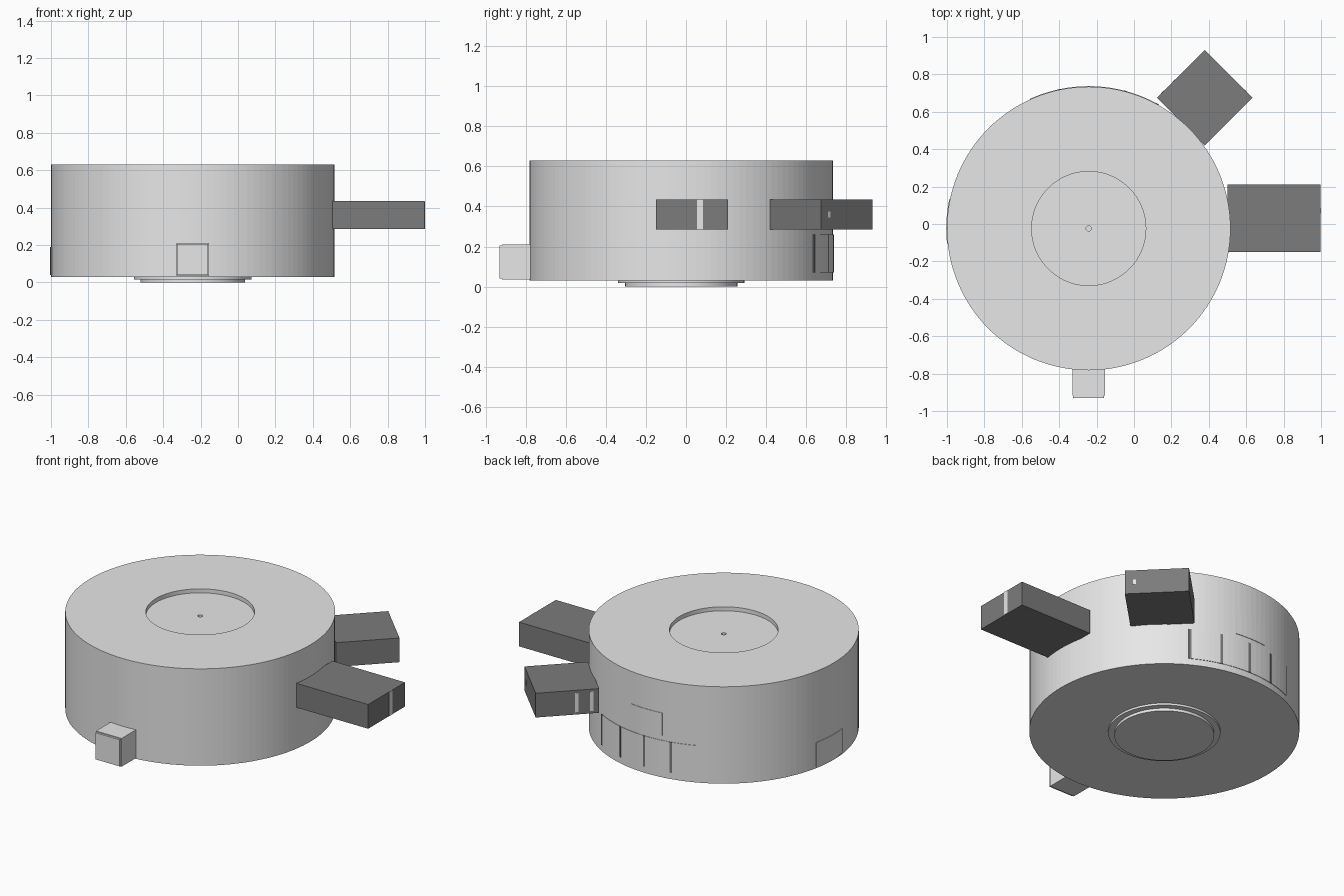
import bpy, bmesh
from math import cos, sin, radians, pi
from mathutils import Matrix, Vector

if "Cube" in bpy.data.objects:
    bpy.data.objects.remove(bpy.data.objects["Cube"])

CX, CY, R = -0.242, -0.024, 0.758
SIDES = 128


def material(name, value):
    mat = bpy.data.materials.new(name)
    mat.use_nodes = True
    color = (value, value, value, 1)
    mat.diffuse_color = color
    mat.node_tree.nodes["Principled BSDF"].inputs["Base Color"].default_value = color
    return mat


light = material("light grey", 0.8)
dark = material("dark grey", 0.2)


def finish(name, bm, mat):
    bmesh.ops.recalc_face_normals(bm, faces=bm.faces)
    mesh = bpy.data.meshes.new(name)
    bm.to_mesh(mesh)
    bm.free()
    mesh.materials.append(mat)
    obj = bpy.data.objects.new(name, mesh)
    bpy.context.collection.objects.link(obj)
    return obj


def lathe(name, profile, mat):
    """Spin a (radius, height) profile around the drum axis."""
    bm = bmesh.new()
    verts = [bm.verts.new((CX + r, CY, z)) for r, z in profile]
    edges = [bm.edges.new(pair) for pair in zip(verts, verts[1:])]
    bmesh.ops.spin(bm, geom=verts + edges, cent=(CX, CY, 0), axis=(0, 0, 1),
                   angle=2 * pi, steps=SIDES)
    bmesh.ops.remove_doubles(bm, verts=bm.verts, dist=0.0001)
    return finish(name, bm, mat)


def box(name, low, high, mat, turn=0, pivot=(0, 0, 0)):
    """Box between two corners, turned about a vertical line at pivot."""
    low, high = Vector(low), Vector(high)
    bm = bmesh.new()
    bmesh.ops.create_cube(bm, size=1)
    bmesh.ops.scale(bm, vec=high - low, verts=bm.verts)
    bmesh.ops.translate(bm, vec=(low + high) / 2, verts=bm.verts)
    bmesh.ops.rotate(bm, cent=(0, 0, 0), matrix=Matrix.Rotation(radians(turn), 3, 'Z'),
                     verts=bm.verts)
    bmesh.ops.translate(bm, vec=pivot, verts=bm.verts)
    return finish(name, bm, mat)


def curved_plate(name, a0, a1, z0, z1, raise_by, mat):
    """Thin plate that follows the drum wall between two angles."""
    bm = bmesh.new()
    steps = max(1, round((a1 - a0) / 2.8))
    rings = []
    for i in range(steps + 1):
        a = radians(a0 + (a1 - a0) * i / steps)
        rings.append([bm.verts.new((CX + r * cos(a), CY + r * sin(a), z))
                      for r, z in ((R - 0.002, z0), (R + raise_by, z0),
                                   (R + raise_by, z1), (R - 0.002, z1))])
    for p, q in zip(rings, rings[1:]):
        for k in range(4):
            n = (k + 1) % 4
            bm.faces.new((p[k], p[n], q[n], q[k]))
    bm.faces.new(rings[0])
    bm.faces.new(rings[-1])
    return finish(name, bm, mat)


# Drum with a recessed top, a centre hole and a stepped foot
lathe("drum", [(0, 0), (0.28, 0), (0.28, 0.017), (0.315, 0.017), (0.315, 0.03),
               (R, 0.03), (R, 0.63), (0.305, 0.63), (0.305, 0.605),
               (0.014, 0.605), (0.014, 0.57), (0, 0.57)], light)

# Row of window panels with dark dividers
stops = [61, 75, 89, 102, 115]
for i, (a0, a1) in enumerate(zip(stops, stops[1:])):
    curved_plate(f"window_panel_{i + 1}", a0 + 0.6, a1 - 0.6, 0.07, 0.26, 0.003, light)
for i, a in enumerate(stops[:-1]):
    curved_plate(f"window_divider_{i + 1}", a - 0.6, a + 0.6, 0.07, 0.26, 0.004, dark)

# Hatch and door on the wall
curved_plate("hatch", 82, 98, 0.29, 0.43, 0.003, light)
curved_plate("door", 168, 186, 0.04, 0.19, 0.004, light)

# Small entrance block at the front
box("entrance", (-0.33, -0.918, 0.035), (-0.155, -0.76, 0.21), light)
box("entrance_panel", (-0.325, -0.93, 0.04), (-0.16, -0.917, 0.205), light)

# Dark wing with a light strip on its end
box("side_wing", (0.5, -0.15, 0.285), (1 - 0.003, 0.21, 0.435), dark)
box("side_wing_strip", (0.99, 0.055, 0.286), (1, 0.085, 0.434), light)

# Turned dark block; its local +y side faces back right, +x side faces front right
half = 0.181
pivot = (0.378, 0.675, 0)
box("turned_block", (-half, -half, 0.285), (half, half, 0.435), dark, -45, pivot)
for i, y in enumerate((-0.062, -0.148)):
    box(f"turned_block_strip_{i + 1}", (-half - 0.002, y, 0.3), (-half + 0.002, y + 0.02, 0.42),
        light, -45, pivot)
box("turned_block_port", (0.118, half - 0.002, 0.345), (0.134, half + 0.002, 0.375),
    light, -45, pivot)
